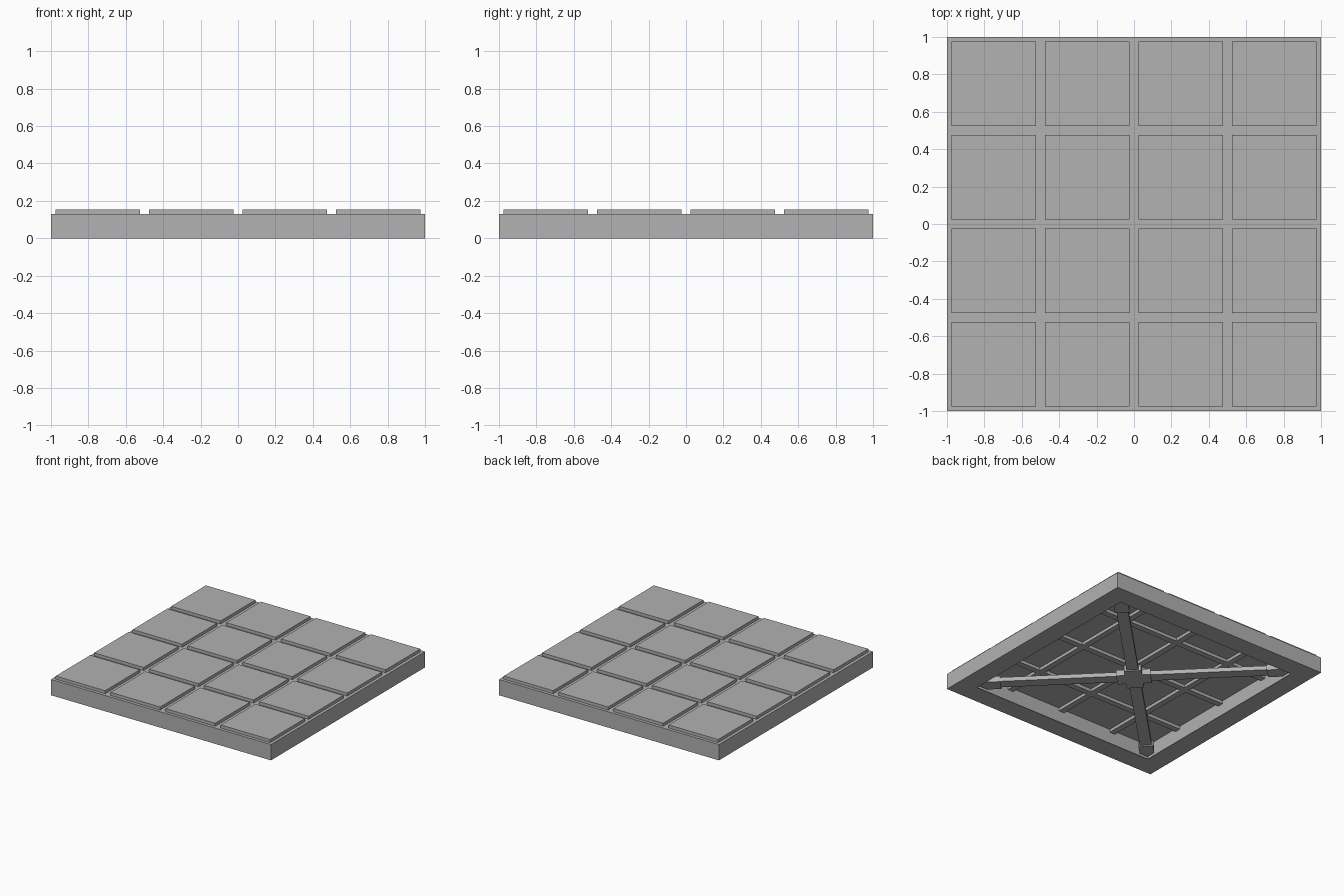
import bpy, bmesh, math
from mathutils import Matrix

cube = bpy.data.objects.get("Cube")
if cube:
    bpy.data.objects.remove(cube, do_unlink=True)

GREY = (0.445, 0.445, 0.445, 1)
mat = bpy.data.materials.new("panel_grey")
mat.use_nodes = True
mat.diffuse_color = GREY
mat.node_tree.nodes["Principled BSDF"].inputs["Base Color"].default_value = GREY

HALF, INNER = 1.0, 0.84      # outer and inner half widths of the rim
RIM_TOP, TILE_TOP = 0.13, 0.155
BAR_BOTTOM = 0.105           # underside of the grid bars
PITCH, GAP = 0.5, 0.05


def finish(name, bm, turn=0):
    bmesh.ops.recalc_face_normals(bm, faces=bm.faces)
    bm.transform(Matrix.Rotation(turn, 4, "Z"))
    mesh = bpy.data.meshes.new(name)
    bm.to_mesh(mesh)
    bm.free()
    mesh.materials.append(mat)
    obj = bpy.data.objects.new(name, mesh)
    bpy.context.collection.objects.link(obj)
    return obj


def prism(name, outline, z0, z1, turn=0):
    """Extrude a flat outline from z0 up to z1."""
    bm = bmesh.new()
    face = bm.faces.new([bm.verts.new((x, y, z0)) for x, y in outline])
    top = bmesh.ops.extrude_face_region(bm, geom=[face])["geom"]
    bmesh.ops.translate(bm, vec=(0, 0, z1 - z0),
                        verts=[v for v in top if isinstance(v, bmesh.types.BMVert)])
    return finish(name, bm, turn)


def rect(x0, x1, y0, y1):
    return [(x0, y0), (x1, y0), (x1, y1), (x0, y1)]


def ring(name, outer, inner, z0, z1):
    """Square frame with a square opening."""
    bm = bmesh.new()
    loops = []
    for r, z in ((outer, z0), (outer, z1), (inner, z1), (inner, z0)):
        loops.append([bm.verts.new((x, y, z)) for x, y in rect(-r, r, -r, r)])
    for a, b in zip(loops, loops[1:] + loops[:1]):
        for i in range(4):
            j = (i + 1) % 4
            bm.faces.new((a[i], a[j], b[j], b[i]))
    return finish(name, bm)


# Rim with a thin lip around its foot
ring("rim", HALF, INNER + 0.01, 0.006, RIM_TOP)
ring("foot_lip", HALF, INNER, 0, 0.006)

# Bars under the joints between the tiles
for i in (-1, 0, 1):
    c = i * PITCH
    prism(f"bar_lengthwise_{i + 2}", rect(c - GAP / 2, c + GAP / 2, -INNER - 0.01, INNER + 0.01),
          BAR_BOTTOM, RIM_TOP)
    prism(f"bar_crosswise_{i + 2}", rect(-INNER - 0.01, INNER + 0.01, c - GAP / 2, c + GAP / 2),
          BAR_BOTTOM, RIM_TOP)

# Four by four floor tiles
for row in range(4):
    for col in range(4):
        x, y = -HALF + col * PITCH, -HALF + row * PITCH
        g = GAP / 2
        prism(f"tile_{row + 1}_{col + 1}", rect(x + g, x + PITCH - g, y + g, y + PITCH - g),
              RIM_TOP, TILE_TOP)

# Diagonal braces with pointed feet in the corners
REACH = INNER * math.sqrt(2)
for n in range(4):
    turn = math.radians(45 + 90 * n)
    prism(f"brace_{n + 1}", rect(0, REACH - 0.12, -0.045, 0.045), 0.02, 0.055, turn)
    tip, w = REACH - 0.02, 0.055
    prism(f"brace_end_{n + 1}",
          [(tip - 0.16, -w), (tip - w, -w), (tip, 0), (tip - w, w), (tip - 0.16, w)],
          0.012, 0.06, turn)

# Cross-shaped hub where the braces meet
a, b = 0.065, 0.13
prism("hub", [(-b, -a), (-a, -a), (-a, -b), (a, -b), (a, -a), (b, -a),
              (b, a), (a, a), (a, b), (-a, b), (-a, a), (-b, a)],
      0.012, 0.062, math.radians(45))
